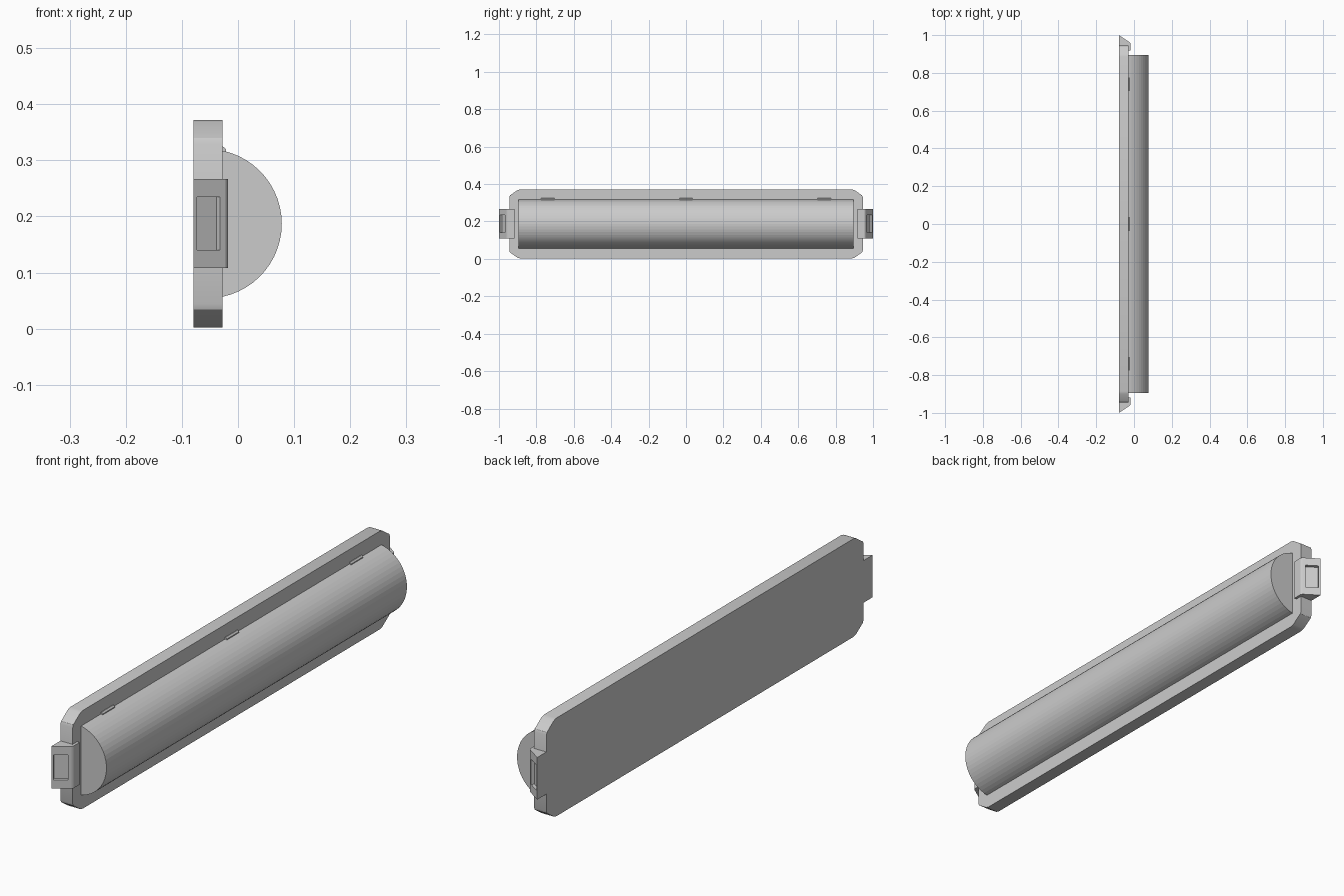
import bpy, bmesh, math
from mathutils import Vector

if "Cube" in bpy.data.objects:
    bpy.data.objects.remove(bpy.data.objects["Cube"])

X_BACK, X_FACE, ZC = -0.079, -0.028, 0.187


def finish(bm, name, smooth=None):
    bmesh.ops.recalc_face_normals(bm, faces=bm.faces)
    me = bpy.data.meshes.new(name)
    bm.to_mesh(me)
    bm.free()
    ob = bpy.data.objects.new(name, me)
    bpy.context.collection.objects.link(ob)
    if smooth:
        bpy.ops.object.select_all(action='DESELECT')
        ob.select_set(True)
        bpy.context.view_layer.objects.active = ob
        bpy.ops.object.shade_smooth_by_angle(angle=math.radians(smooth))
    return ob


def prism(points, offset):
    """Closed outline swept along offset."""
    bm = bmesh.new()
    face = bm.faces.new([bm.verts.new(p) for p in points])
    ext = bmesh.ops.extrude_face_region(bm, geom=[face], use_keep_orig=True)
    moved = [v for v in ext['geom'] if isinstance(v, bmesh.types.BMVert)]
    bmesh.ops.translate(bm, verts=moved, vec=offset)
    bmesh.ops.recalc_face_normals(bm, faces=bm.faces)
    return bm


# Back plate with softened chamfered corners
corner = [(0.945, 0.143), (0.941, 0.153), (0.90, 0.181), (0.885, 0.185)]
outline = []
for sy, sz in ((1, 1), (-1, 1), (-1, -1), (1, -1)):
    pts = [(X_BACK, sy * y, ZC + sz * z) for y, z in corner]
    outline += pts if sy * sz > 0 else pts[::-1]
finish(prism(outline, (X_FACE - X_BACK, 0, 0)), "back_plate", 30)

# Long half-round cover, a circular segment resting in the plate
R, CX, N = 0.133, -0.055, 24
half = math.acos((X_FACE - CX) / R)
arc = [(CX + R * math.cos(a), -0.895, ZC + R * math.sin(a))
       for a in (-half + 2 * half * i / N for i in range(N + 1))]
base = [(X_FACE - 0.004, -0.895, arc[-1][2]), (X_FACE - 0.004, -0.895, arc[0][2])]
finish(prism(arc + base, (0, 1.79, 0)), "half_round_cover")

# Small hinge tabs along the top edge of the cover
for i, y in enumerate((-0.74, 0.0, 0.74)):
    tab = [(-0.032, 0.312), (-0.032, 0.325), (-0.026, 0.324),
           (-0.021, 0.319), (-0.021, 0.312)]
    finish(prism([(x, y - 0.036, z) for x, z in tab], (0, 0.072, 0)), f"hinge_tab_{i + 1}")

# Wedge-shaped end clips with a rectangular pocket in the slope
Z0, Z1, DEPTH = 0.108, 0.267, 0.012
for s, name in ((-1, "clip_front"), (1, "clip_rear")):
    wedge = [(X_BACK, 0.94), (X_BACK, 0.999), (-0.022, 0.961),
             (-0.018, 0.955), (-0.018, 0.918), (X_FACE, 0.918), (X_FACE, 0.94)]
    bm = prism([(x, s * y, Z0) for x, y in wedge], (0, 0, Z1 - Z0))
    a, b = Vector((X_BACK, s * 0.999, 0)), Vector((-0.022, s * 0.961, 0))
    slope = max((f for f in bm.faces if abs(f.normal.z) < 0.1),
                key=lambda f: f.calc_center_median().y * s)
    normal = slope.normal.copy()
    bmesh.ops.inset_region(bm, faces=[slope], thickness=0.01)
    mid = slope.calc_center_median()
    for v in slope.verts:
        p = a.lerp(b, 0.11 if v.co.x < mid.x else 0.83)
        v.co = (p.x, p.y, 0.14 if v.co.z < mid.z else 0.235)
    bmesh.ops.inset_region(bm, faces=[slope], thickness=0.0005)
    for v in slope.verts:
        v.co -= normal * DEPTH
    finish(bm, name)
